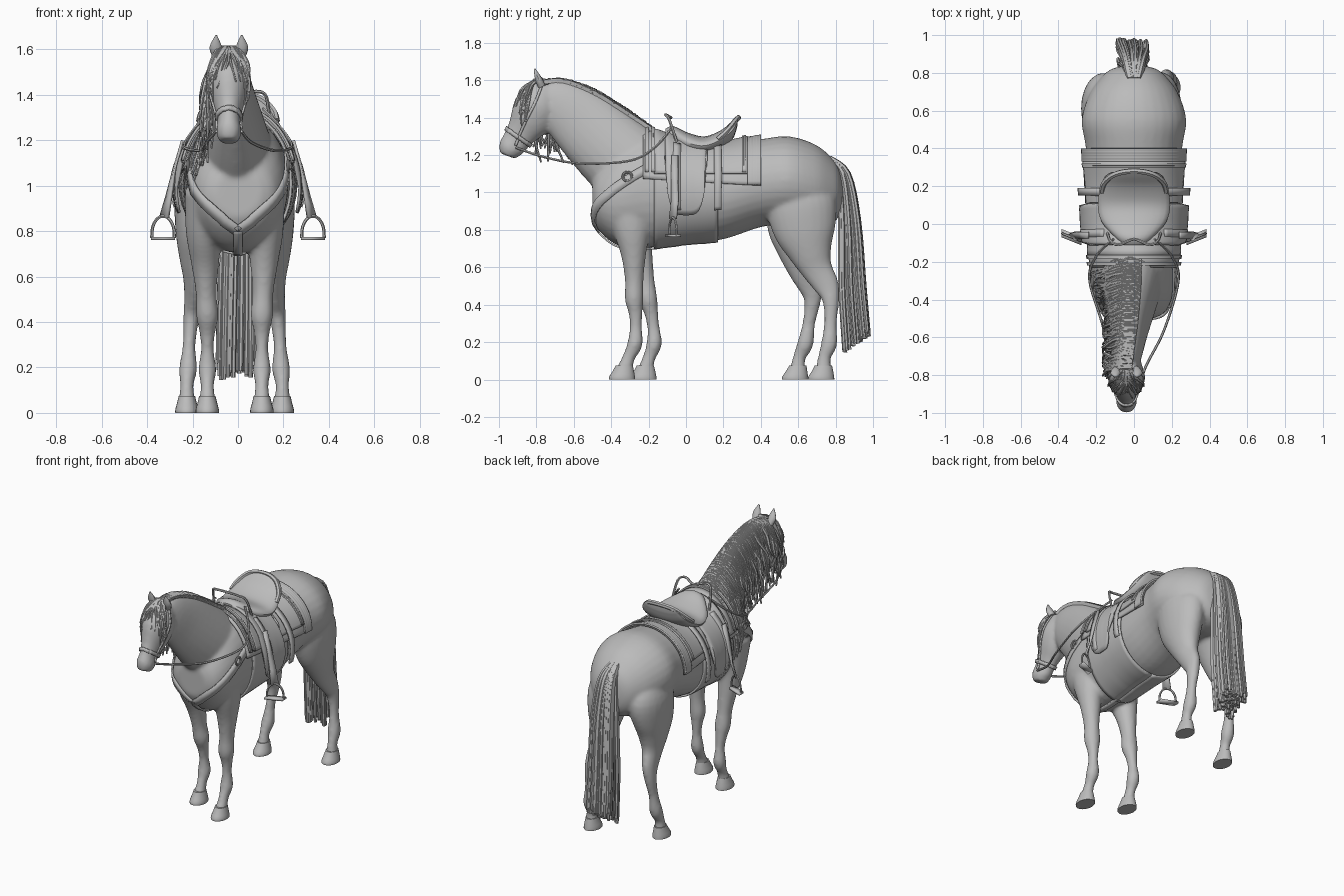
import bpy, bmesh, math, random
from mathutils import Vector
from mathutils.bvhtree import BVHTree

random.seed(4)
if "Cube" in bpy.data.objects:
    bpy.data.objects.remove(bpy.data.objects["Cube"])

grey = bpy.data.materials.new("plain grey")
grey.use_nodes = True
grey.diffuse_color = (0.5, 0.5, 0.5, 1)
grey.node_tree.nodes["Principled BSDF"].inputs["Base Color"].default_value = (0.5, 0.5, 0.5, 1)
X, Y, Z = Vector((1, 0, 0)), Vector((0, 1, 0)), Vector((0, 0, 1))
CX = -0.04  # the head leans a little to one side


def spline(rows, n=4):
    """Catmull-Rom through rows of any length."""
    rows = [Vector(r) for r in rows]
    out = []
    for i in range(len(rows) - 1):
        b, c = rows[i], rows[i + 1]
        a, d = rows[max(i - 1, 0)], rows[min(i + 2, len(rows) - 1)]
        for k in range(n):
            t = k / n
            out.append(b + (c - a) * (t / 2) + (a * 2 - b * 5 + c * 4 - d) * (t * t / 2)
                       + (b * 3 - a - c * 3 + d) * (t ** 3 / 2))
    return out + [rows[-1]]


def select(objs):
    bpy.ops.object.select_all(action='DESELECT')
    for o in objs:
        o.select_set(True)
    bpy.context.view_layer.objects.active = objs[0]


def make(name, verts, faces, thick=0):
    me = bpy.data.meshes.new(name)
    me.from_pydata(verts, [], faces)
    bm = bmesh.new()
    bm.from_mesh(me)
    bmesh.ops.recalc_face_normals(bm, faces=bm.faces)
    bm.to_mesh(me)
    bm.free()
    me.materials.append(grey)
    ob = bpy.data.objects.new(name, me)
    bpy.context.collection.objects.link(ob)
    if thick:
        mod = ob.modifiers.new("thickness", 'SOLIDIFY')
        mod.thickness, mod.offset = thick, 0
    return ob


def grid_faces(rows, cols, wrap=False):
    return [(i * cols + j, i * cols + (j + 1) % cols, (i + 1) * cols + (j + 1) % cols, (i + 1) * cols + j)
            for i in range(rows - 1) for j in range(cols if wrap else cols - 1)]


def loft(name, rings, up=None, n=4, sides=24):
    """Closed tube; each ring is x, y, z, half width, half depth."""
    rows = spline(rings, n)
    verts = []
    for i, r in enumerate(rows):
        step = Vector(rows[min(i + 1, len(rows) - 1)][:3]) - Vector(rows[max(i - 1, 0)][:3])
        normal = up or step.cross(X).normalized()
        for k in range(sides):
            a = math.tau * k / sides
            verts.append(Vector(r[:3]) + X * (r[3] * math.cos(a)) + normal * (r[4] * math.sin(a)))
    total = len(verts)
    caps = [tuple(range(sides)), tuple(range(total - sides, total))]
    return make(name, verts, grid_faces(len(rows), sides, True) + caps)


def cords(name, strands, radius, tip=1.0, n=4):
    """Round strands along smooth paths, as one mesh."""
    cu = bpy.data.curves.new(name, 'CURVE')
    cu.dimensions, cu.bevel_depth, cu.bevel_resolution, cu.use_fill_caps = '3D', radius, 1, True
    for pts in strands:
        path = spline(pts, n)
        sp = cu.splines.new('POLY')
        sp.points.add(len(path) - 1)
        for i, p in enumerate(path):
            sp.points[i].co = (*p, 1)
            sp.points[i].radius = 1 + (tip - 1) * (i / (len(path) - 1)) ** 2
    cu.materials.append(grey)
    ob = bpy.data.objects.new(name, cu)
    bpy.context.collection.objects.link(ob)
    select([ob])
    bpy.ops.object.convert(target='MESH')


# Trunk rings: y, middle height, half width, half height
trunk = [(-.5, .965, .1, .1), (-.465, .965, .165, .17), (-.36, .98, .212, .265), (-.2, 1.01, .225, .305),
         (0, .995, .24, .265), (.2, 1, .25, .25), (.4, 1.05, .255, .235), (.55, 1.065, .277, .235),
         (.69, 1.035, .235, .222), (.78, 1.01, .17, .175), (.82, 1, .12, .125), (.838, .99, .055, .06)]
flesh = [loft("trunk", [(0, *r) for r in trunk], Z, 4, 32)]
flesh.append(loft("neck", [(0, -.25, 1.1, .17, .23), (-.01, -.4, 1.235, .135, .212), (-.02, -.56, 1.38, .095, .182),
                           (-.03, -.68, 1.47, .075, .142), (CX, -.76, 1.51, .06, .1)]))
flesh.append(loft("head", [(CX, -.74, 1.57, .05, .07), (CX, -.785, 1.48, .09, .12), (CX, -.825, 1.4, .085, .118),
                           (CX, -.875, 1.325, .06, .087), (CX, -.91, 1.275, .05, .074),
                           (CX, -.937, 1.235, .056, .068), (CX, -.953, 1.195, .042, .045)]))
front = [(.13, -.31, .98, .09, .14), (.135, -.29, .8, .08, .1), (.13, -.28, .66, .062, .066),
         (.125, -.277, .53, .046, .05), (.12, -.277, .43, .05, .05), (.12, -.27, .36, .036, .038),
         (.12, -.268, .28, .028, .033), (.12, -.273, .19, .04, .041), (.12, -.305, .12, .029, .034),
         (.12, -.33, .05, .038, .043)]
hind = [(.135, .61, 1.06, .09, .12), (.145, .615, .95, .118, .185), (.16, .635, .8, .1, .168), (.165, .665, .68, .078, .118),
        (.17, .7, .59, .056, .085), (.18, .752, .5, .042, .068), (.19, .775, .42, .036, .045),
        (.2, .772, .3, .028, .034), (.205, .765, .19, .04, .043), (.21, .74, .12, .029, .034),
        (.21, .735, .05, .038, .043)]
hoof = ((.075, .036, .046, 0), (.045, .043, .057, -.005), (.015, .051, .069, -.012), (0, .051, .07, -.012))
for side, word in ((1, "left"), (-1, "right")):
    for rings, label, swing, top in ((front, "front", .115, .85), (hind, "hind", -.14, .95)):
        def place(x, y, z):
            lag = swing * max(0, 1 - (z / top) ** 1.5) if side < 0 else 0
            return side * x - .015, y + lag, z
        flesh.append(loft(f"{word}_{label}_leg", [(*place(*r[:3]), *r[3:]) for r in rings]))
        foot = rings[-1]
        loft(f"{word}_{label}_hoof", [(*place(foot[0], foot[1] + dy, z), rx, ry) for z, rx, ry, dy in hoof], Y, 2)

# Merge the flesh into one smooth skin
select(flesh)
bpy.ops.object.join()
body = bpy.context.object
body.name = "horse_body"
mod = body.modifiers.new("skin", 'REMESH')
mod.mode, mod.voxel_size = 'VOXEL', .011
mod = body.modifiers.new("soften", 'SMOOTH')
mod.factor, mod.iterations = .5, 8
bpy.ops.object.convert(target='MESH')
bm = bmesh.new()
bm.from_mesh(body.data)
skin = BVHTree.FromBMesh(bm)
bm.free()


def outside(p, gap):
    loc, nor, _, _ = skin.find_nearest(Vector(p))
    return loc + nor * gap if (Vector(p) - loc).dot(nor) < gap else Vector(p)


def strap(name, pts, width, gap=.008, thick=.01):
    """Flat band laid on the skin."""
    hits = [skin.find_nearest(p)[:2] for p in spline(pts, 6)]
    path = [loc + nor * gap for loc, nor in hits]
    verts = []
    for i, p in enumerate(path):
        step = path[min(i + 1, len(path) - 1)] - path[max(i - 1, 0)]
        across = step.cross(hits[i][1]).normalized() * (width / 2)
        verts += [p - across, p + across]
    return make(name, verts, grid_faces(len(path), 2), thick)


rows = spline(trunk, 12)


def shell(name, y0, y1, bottom, gap, thick=.012):
    """Sheet draped over the back down to the height bottom(y)."""
    verts = []
    for i in range(17):
        y = y0 + (y1 - y0) * i / 16
        _, zc, rx, rz = min(rows, key=lambda r: abs(r[0] - y))
        reach = math.acos(max(-1, min(1, (bottom(y) - zc) / (rz + gap))))
        for j in range(41):
            a = reach * (j / 20 - 1)
            verts.append((math.sin(a) * (rx + gap), y, zc + math.cos(a) * (rz + gap)))
    return make(name, verts, grid_faces(17, 41), thick)


# Ears and eyes
for s, word in ((1, "left"), (-1, "right")):
    x = CX + s * .052
    loft(word + "_ear", [(x, -.77, 1.565, .02, .02), (x + s * .006, -.79, 1.61, .027, .018),
                         (x + s * .004, -.81, 1.662, .004, .004)], sides=12)
    bpy.ops.mesh.primitive_uv_sphere_add(segments=16, ring_count=10, radius=.02, location=(CX + s * .066, -.86, 1.45))
    bpy.context.object.name = word + "_eye"
    bpy.context.object.data.materials.append(grey)

# Mane, forelock and tail
crest = spline([(0, -.19, 1.32), (0, -.32, 1.42), (-.01, -.5, 1.54), (-.03, -.66, 1.6), (CX, -.76, 1.595)], 40)
rnd = random.uniform
mane = []
for i in range(150):
    p = crest[int(i / 150 * len(crest))]
    drop = rnd(.22, .44)
    wide = rnd(.125, .18) - .065 * i / 150
    path = [(.03, 0, -.005), (-.04, -.005, -.012), (-wide * .7, -.02, -drop * .35),
            (-wide, rnd(-.06, 0), -drop * .7), (-wide - .01, rnd(-.06, .01), -drop)]
    mane.append([outside(p + Vector(q), .008) for q in path])
cords("mane", mane, .013, .35)
forelock = []
for i in range(40):
    x, drop = rnd(-.09, .085), rnd(.1, .24)
    path = [(x * .3, -.77, 1.61), (x * .7, -.82, 1.58), (x, -.84, 1.6 - drop * .6), (x * 1.1, -.86, 1.6 - drop)]
    forelock.append([outside((CX + q[0], *q[1:]), .005) for q in path])
cords("forelock", forelock, .009, .3)
tail = []
for i in range(95):
    u, v = rnd(-1, 1), rnd(0, 1)
    tail.append([(u * .025, .77, 1.17 + v * .015), (u * .05, .81 + v * .06, 1.1), (u * .07, .825 + v * .1, .85),
                 (u * .078 - .005, .825 + v * .13, .5), (u * .08 - .01, .845 + v * .135, rnd(.14, .18) + v * .09)])
cords("tail", tail, .014, .7)

# Blanket, pads and girth
shell("saddle_blanket", -.23, .4, lambda y: 1.06 - .06 * y, .012)
shell("blanket_rear_band", .33, .4, lambda y: 1.04, .02)
shell("saddle_pad", -.17, .33, lambda y: 1.1, .024)
for i, y in enumerate((-.22, -.185, .3)):
    shell(f"pad_roll_{i + 1}", y, y + .02, lambda y: 1.11, .032)
shell("belly_girth", -.17, .17, lambda y: 0, .006)
shell("saddle_flaps", -.11, .11, lambda y: 1.18 - .3 * max(0, 1 - (y / .11) ** 4) ** .5, .04)

# Saddle seat, cantle rim and front arch
loft("saddle_seat", [(0, -.11, 1.31, .06, .03), (0, -.07, 1.3, .1, .055), (0, .01, 1.265, .17, .055),
                     (0, .1, 1.25, .192, .05), (0, .19, 1.285, .178, .05), (0, .25, 1.335, .155, .05),
                     (0, .275, 1.38, .12, .025)], Z)
cords("cantle_rim", [[(-.17, .17, 1.285), (-.155, .22, 1.33), (-.095, .265, 1.385), (0, .28, 1.4),
                      (.095, .265, 1.385), (.155, .22, 1.33), (.17, .17, 1.285)]], .015)
cords("front_arch", [[(-.14, -.05, 1.27), (-.125, -.09, 1.39), (-.08, -.11, 1.415), (0, -.08, 1.4),
                      (.08, -.11, 1.415), (.125, -.09, 1.39), (.14, -.05, 1.27)]], .008)

# Tack repeated on both sides
for s, word in ((1, "left"), (-1, "right")):
    make(word + "_stirrup_leather", [(s * (x + d * turn), y + d, z) for x, y, z, turn in
         ((.245, -.06, 1.2, 0), (.285, -.06, 1.05, .2), (.305, -.06, .95, .6), (.325, -.07, .86, 1))
         for d in (-.018, .018)], grid_faces(4, 2), .012)
    arch = [(-.05, 0), (-.045, .05), (-.025, .085), (0, .095), (.025, .085), (.045, .05), (.05, 0)]
    cords(word + "_stirrup", [[(s * (.33 + u), -.07 + u * .4, .77 + w) for u, w in arch]], .007)
    make(word + "_stirrup_tread", [(s * (.33 + u), -.07 + u * .4 + d, .768) for u in (-.053, .053)
                                   for d in (-.022, .022)], grid_faces(2, 2), .014)
    for label, y in (("front", -.05), ("rear", .17)):
        strap(f"{word}_{label}_billet", [(s * .15, y, 1.25), (s * .3, y, 1.1), (s * .3, y, .9)], .04, .045)
    strap(word + "_breast_strap", [(s * .24, -.17, 1.16), (s * .25, -.31, 1.08), (s * .21, -.44, .98),
                                   (s * .11, -.55, .86), (0, -.54, .75)], .05, .007)
    bpy.ops.mesh.primitive_torus_add(major_radius=.024, minor_radius=.007, major_segments=20, minor_segments=8,
                                     location=outside((s * .2, -.31, 1.08), .015), rotation=(0, math.pi / 2, 0))
    bpy.context.object.name = word + "_breast_ring"
    bpy.context.object.data.materials.append(grey)
    cords(word + "_rein", [[(CX + s * .055, -.91, 1.24), (CX + s * .1, -.76, 1.19), (s * .16, -.56, 1.155),
                            (s * .235, -.3, 1.17), (s * .2, -.17, 1.24), (s * .11, -.08, 1.34)]], .007, n=8)

strap("breast_center_strap", [(0, -.5, .78), (0, -.44, .72), (0, -.3, .69), (0, -.15, .7)], .04)

# Bridle
across = Vector((0, -.82, .57))
mid = Vector((CX, -.9, 1.29))
strap("noseband", [mid + X * (.1 * math.cos(a)) + across * (.12 * math.sin(a))
                   for a in [math.tau * k / 12 for k in range(13)]], .022, .004)
strap("headstall", [(CX - .06, -.91, 1.25), (CX - .09, -.87, 1.36), (CX - .1, -.8, 1.5), (CX, -.75, 1.65),
                    (CX + .1, -.8, 1.5), (CX + .09, -.87, 1.36), (CX + .06, -.91, 1.25)], .014, .003)

select([o for o in bpy.context.scene.objects if o.type == 'MESH'])
bpy.ops.object.shade_smooth_by_angle(angle=math.radians(40))
